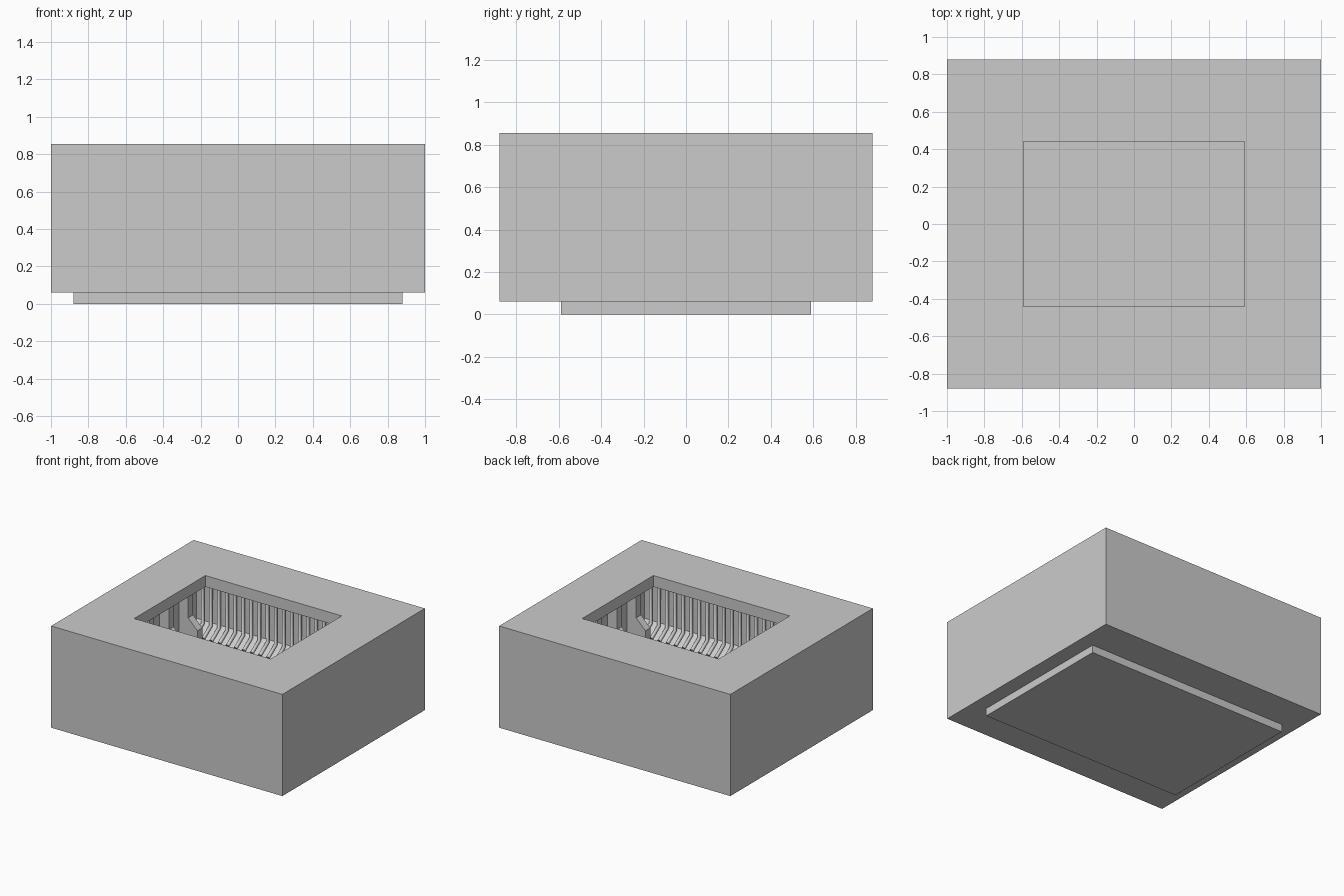
import bpy
import bmesh

cube = bpy.data.objects.get("Cube")
if cube:
    bpy.data.objects.remove(cube)

grey = bpy.data.materials.new("plain_grey")
grey.use_nodes = True
grey.diffuse_color = (0.6, 0.6, 0.6, 1)
grey.node_tree.nodes["Principled BSDF"].inputs["Base Color"].default_value = (0.6, 0.6, 0.6, 1)


def prism(name, profile, axis, start, end):
    """Extrude a closed profile along x or y."""
    bm = bmesh.new()
    place = {"x": lambda a, b, t: (t, a, b), "y": lambda a, b, t: (a, t, b)}[axis]
    face = bm.faces.new([bm.verts.new(place(a, b, start)) for a, b in profile])
    moved = bmesh.ops.extrude_face_region(bm, geom=[face])["geom"]
    shift = place(0, 0, end - start)
    bmesh.ops.translate(bm, vec=shift, verts=[v for v in moved if isinstance(v, bmesh.types.BMVert)])
    bmesh.ops.recalc_face_normals(bm, faces=bm.faces)
    mesh = bpy.data.meshes.new(name)
    bm.to_mesh(mesh)
    bm.free()
    mesh.materials.append(grey)
    obj = bpy.data.objects.new(name, mesh)
    bpy.context.collection.objects.link(obj)
    return obj


def box(name, half_x, half_y, low, high):
    rect = [(-half_y, low), (half_y, low), (half_y, high), (-half_y, high)]
    return prism(name, rect, "x", -half_x, half_x)


def cut(target, cutter):
    mod = target.modifiers.new("cut", "BOOLEAN")
    mod.operation = "DIFFERENCE"
    mod.solver = "EXACT"
    mod.object = cutter
    cutter.hide_render = True
    bpy.context.view_layer.objects.active = target
    bpy.ops.object.modifier_apply(modifier=mod.name)
    bpy.data.objects.remove(cutter)


# Hollow block: chamber with sloped long sides, and a smaller opening in the roof
WALL_X, WALL_Y, CEILING, FLOOR = 0.91, 0.79, 0.767, 0.07
SLOPE_TOP, SLOPE_FOOT = 0.30, 0.46
shell = box("outer_block", 1.0, 0.88, 0.06, 0.855)
half = [(WALL_Y, CEILING), (WALL_Y, SLOPE_TOP), (SLOPE_FOOT, FLOOR)]
chamber = half + [(-y, z) for y, z in reversed(half)]
cut(shell, prism("chamber_cutter", chamber, "x", -WALL_X, WALL_X))
cut(shell, box("opening_cutter", 0.59, 0.44, 0.5, 1.0))

# Base plate
box("base_plate", 0.88, 0.59, 0, 0.06)

# Footed piers along both end walls
pier = [(0.92, CEILING), (0.83, CEILING), (0.83, 0.41), (0.75, 0.33), (0.75, FLOOR), (0.92, FLOOR)]
for side, label in ((1, "left"), (-1, "right")):
    for i in range(6):
        y = -0.6 + i * 0.24
        prism(f"{label}_pier_{i + 1}", [(side * x, z) for x, z in pier], "y", y - 0.03, y + 0.03)

# Rows of slim rods along the front and back walls, feet bent down the slope
for side, label in ((1, "back"), (-1, "front")):
    curve = bpy.data.curves.new(f"{label}_rods", "CURVE")
    curve.dimensions = "3D"
    curve.bevel_depth = 0.015
    curve.bevel_resolution = 1
    curve.use_fill_caps = True
    for i in range(25):
        x = -0.84 + i * 0.07
        path = curve.splines.new("POLY")
        path.points.add(2)
        for point, (y, z) in zip(path.points, ((0.765, CEILING), (0.765, 0.29), (0.67, 0.225))):
            point.co = (x, side * y, z, 1)
    curve.materials.append(grey)
    rods = bpy.data.objects.new(f"{label}_rods", curve)
    bpy.context.collection.objects.link(rods)
